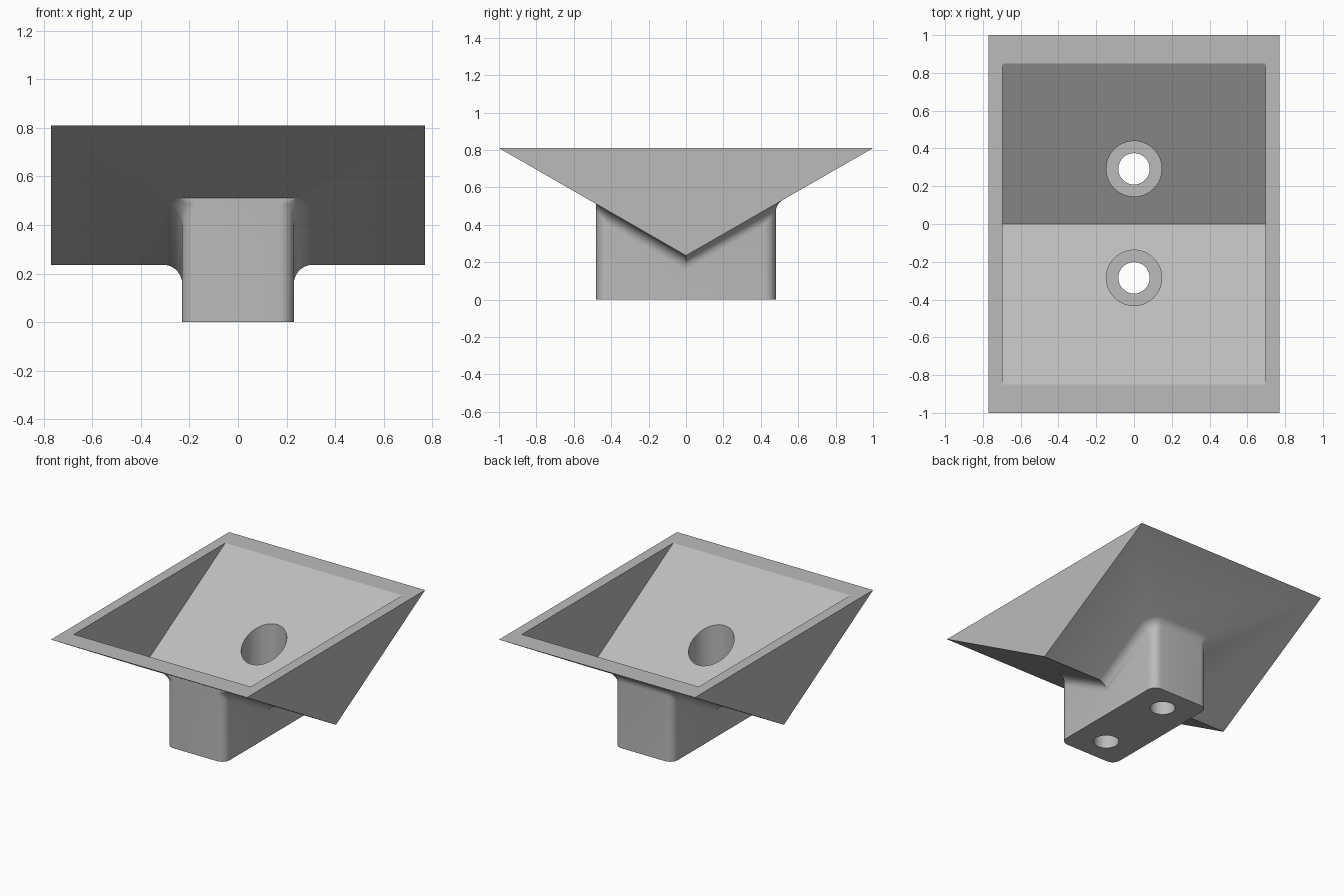
import bpy, bmesh, math
from mathutils import Vector

cube = bpy.data.objects.get("Cube")
if cube:
    bpy.data.objects.remove(cube, do_unlink=True)

grey = bpy.data.materials.new("plain grey")
grey.use_nodes = True
COLOUR = (0.5, 0.5, 0.5, 1)
grey.diffuse_color = COLOUR
grey.node_tree.nodes["Principled BSDF"].inputs["Base Color"].default_value = COLOUR

TOP, KEEL = 0.81, 0.235
SLOPE = TOP - KEEL


def finish(name, bm):
    bmesh.ops.recalc_face_normals(bm, faces=bm.faces)
    mesh = bpy.data.meshes.new(name)
    bm.to_mesh(mesh)
    bm.free()
    mesh.materials.append(grey)
    obj = bpy.data.objects.new(name, mesh)
    bpy.context.collection.objects.link(obj)
    return obj


def prism(name, half_x, profile):
    """Extrude a side profile of (y, z) points across x."""
    bm = bmesh.new()
    face = bm.faces.new([bm.verts.new((-half_x, y, z)) for y, z in profile])
    out = bmesh.ops.extrude_face_region(bm, geom=[face])
    moved = [v for v in out["geom"] if isinstance(v, bmesh.types.BMVert)]
    bmesh.ops.translate(bm, verts=moved, vec=(2 * half_x, 0, 0))
    return finish(name, bm)


def cylinder(name, radius, y, low, high):
    bm = bmesh.new()
    bmesh.ops.create_cone(bm, cap_ends=True, segments=64, radius1=radius,
                          radius2=radius, depth=high - low)
    bmesh.ops.translate(bm, verts=bm.verts, vec=(0, y, (low + high) / 2))
    return finish(name, bm)


def combine(target, tool, operation):
    mod = target.modifiers.new(operation.lower(), 'BOOLEAN')
    mod.operation, mod.solver, mod.object = operation, 'EXACT', tool
    bpy.context.view_layer.objects.active = target
    bpy.ops.object.modifier_apply(modifier=mod.name)
    bpy.data.objects.remove(tool, do_unlink=True)


def under(y):
    """Height of the tray's underside."""
    return KEEL + SLOPE * abs(y)


def mounting_block(half_x=0.23, half_y=0.48, corner=0.06, fillet=0.078):
    # Half outline from back to front, each point with its outward direction
    half = [(0, half_y, math.pi / 2)]
    steps = 8
    for i in range(steps + 1):
        a = math.pi / 2 * (1 - i / steps)
        half.append((half_x - corner + corner * math.cos(a),
                     half_y - corner + corner * math.sin(a), a))
    outline = half[1:] + [(half_x, 0, 0)]
    outline += [(x, -y, -a) for x, y, a in reversed(half[1:])]
    outline += [(-x, y, math.pi - a) for x, y, a in reversed(outline)]
    n = len(outline)

    # Rings: base, then a fillet curving out onto the sloping underside
    bm = bmesh.new()
    rings = [[bm.verts.new((x, y, 0)) for x, y, a in outline]]
    arc = 10
    for k in range(arc + 1):
        t = k / arc
        ring = []
        for x, y, a in outline:
            d = Vector((math.cos(a), math.sin(a)))
            rise = SLOPE * d.y * (1 if y > 0 else -1 if y < 0 else 0)
            angle = math.pi / 2 + math.atan(rise)
            reach = fillet / math.tan(angle / 2)
            out = reach * math.cos(math.atan(rise))
            w = math.sin(angle / 2)
            b0, b1, b2 = (1 - t) ** 2, 2 * t * (1 - t) * w, t * t
            total = b0 + b1 + b2
            offset = b2 * out / total
            z = under(y) + (b2 * rise * out - b0 * reach) / total
            px, py = x + d.x * offset, max(y + d.y * offset, -half_y)
            ring.append(bm.verts.new((px, py, min(z, under(py)) + 0.001)))
        rings.append(ring)
    # The last ring sits inside the tray wall
    rings.append([bm.verts.new((v.co.x, v.co.y, under(v.co.y) + 0.03))
                  for v in rings[-1]])
    for low, high in zip(rings, rings[1:]):
        for i in range(n):
            j = (i + 1) % n
            bm.faces.new((low[i], low[j], high[j], high[i]))
    for ring in (rings[0], rings[-1]):
        for i in range(n // 2 - 1):
            bm.faces.new((ring[i], ring[i + 1], ring[n - 2 - i], ring[n - 1 - i]))
    bmesh.ops.remove_doubles(bm, verts=bm.verts, dist=0.0002)
    return finish("mounting_block", bm)


# V-shaped tray with a hollow of matching slope
tray = prism("v_tray", 0.77, [(-1, TOP), (0, KEEL), (1, TOP)])
combine(tray, mounting_block(), 'UNION')
lip = 0.1
hollow = prism("hollow_cutter", 0.695,
               [(-0.85, TOP), (0, TOP - 0.85 * SLOPE), (0.85, TOP),
                (0.85, TOP + lip), (-0.85, TOP + lip)])
combine(tray, hollow, 'DIFFERENCE')

# Screw holes with wide recesses
for y in (-0.285, 0.292):
    combine(tray, cylinder("recess_cutter", 0.147, y, 0.15, 1), 'DIFFERENCE')
    combine(tray, cylinder("screw_hole_cutter", 0.083, y, -0.1, 1), 'DIFFERENCE')

bpy.ops.object.select_all(action='DESELECT')
tray.select_set(True)
bpy.context.view_layer.objects.active = tray
bpy.ops.object.shade_smooth_by_angle(angle=math.radians(25))
